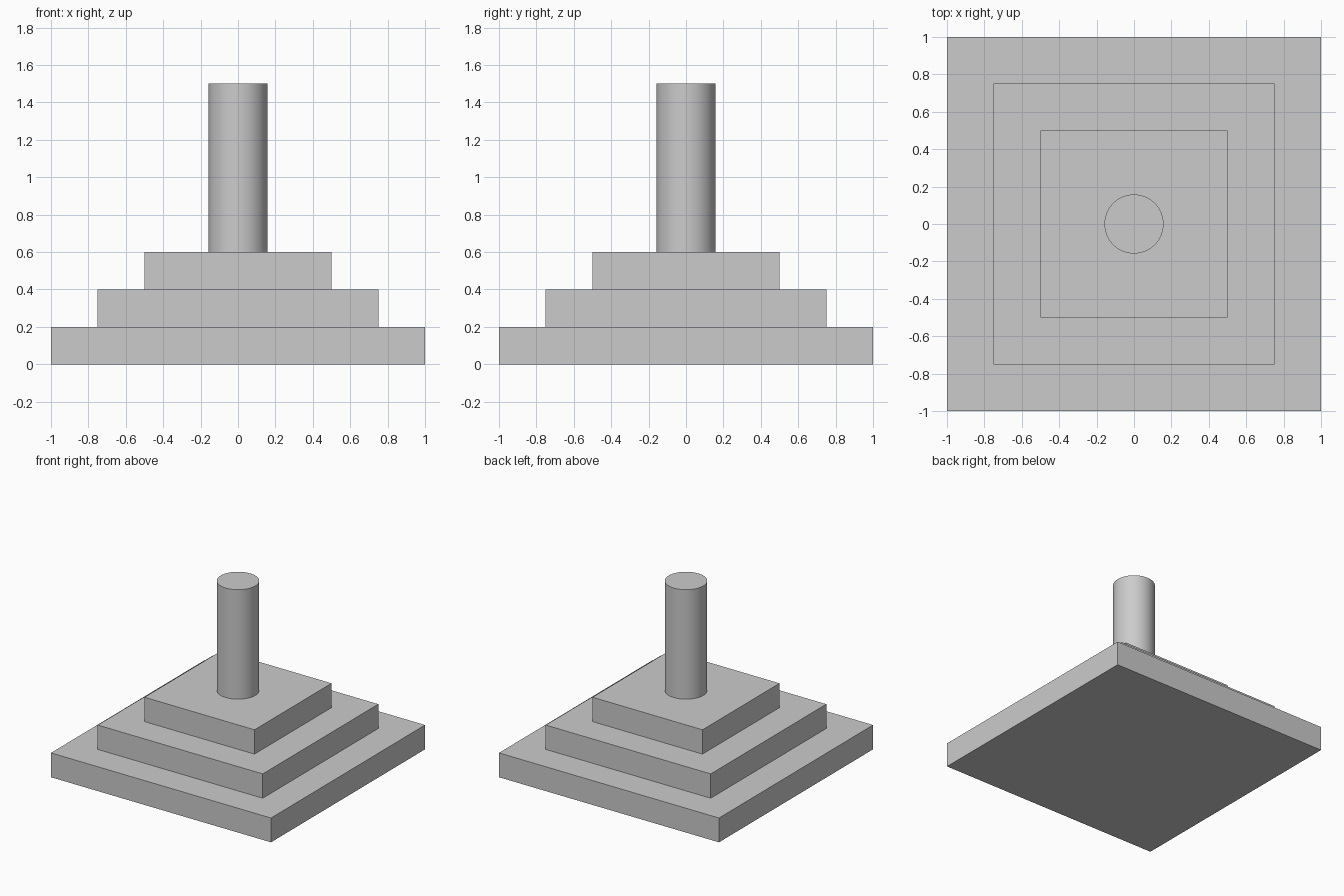
import bpy
import math

default_cube = bpy.data.objects.get("Cube")
if default_cube:
    bpy.data.objects.remove(default_cube, do_unlink=True)

# One plain grey for the whole model
GREY = (0.6, 0.6, 0.6, 1.0)
grey = bpy.data.materials.new("plain_grey")
grey.use_nodes = True
grey.diffuse_color = GREY
grey.node_tree.nodes["Principled BSDF"].inputs["Base Color"].default_value = GREY

STEP_HEIGHT = 0.2
COLUMN_RADIUS = 0.158
COLUMN_HEIGHT = 0.9


def finish(name):
    obj = bpy.context.object
    obj.name = name
    obj.data.materials.append(grey)
    return obj


# Three square steps, stacked
steps = [("lower_step", 2.0), ("middle_step", 1.5), ("upper_step", 1.0)]
for level, (name, width) in enumerate(steps):
    bpy.ops.mesh.primitive_cube_add(size=1, location=(0, 0, (level + 0.5) * STEP_HEIGHT))
    step = finish(name)
    step.scale = (width, width, STEP_HEIGHT)
    bpy.ops.object.transform_apply(location=False, rotation=False, scale=True)

# Round column standing on the top step
column_base = len(steps) * STEP_HEIGHT
bpy.ops.mesh.primitive_cylinder_add(
    vertices=64, radius=COLUMN_RADIUS, depth=COLUMN_HEIGHT,
    location=(0, 0, column_base + COLUMN_HEIGHT / 2))
finish("column")
bpy.ops.object.shade_smooth_by_angle(angle=math.radians(30))
